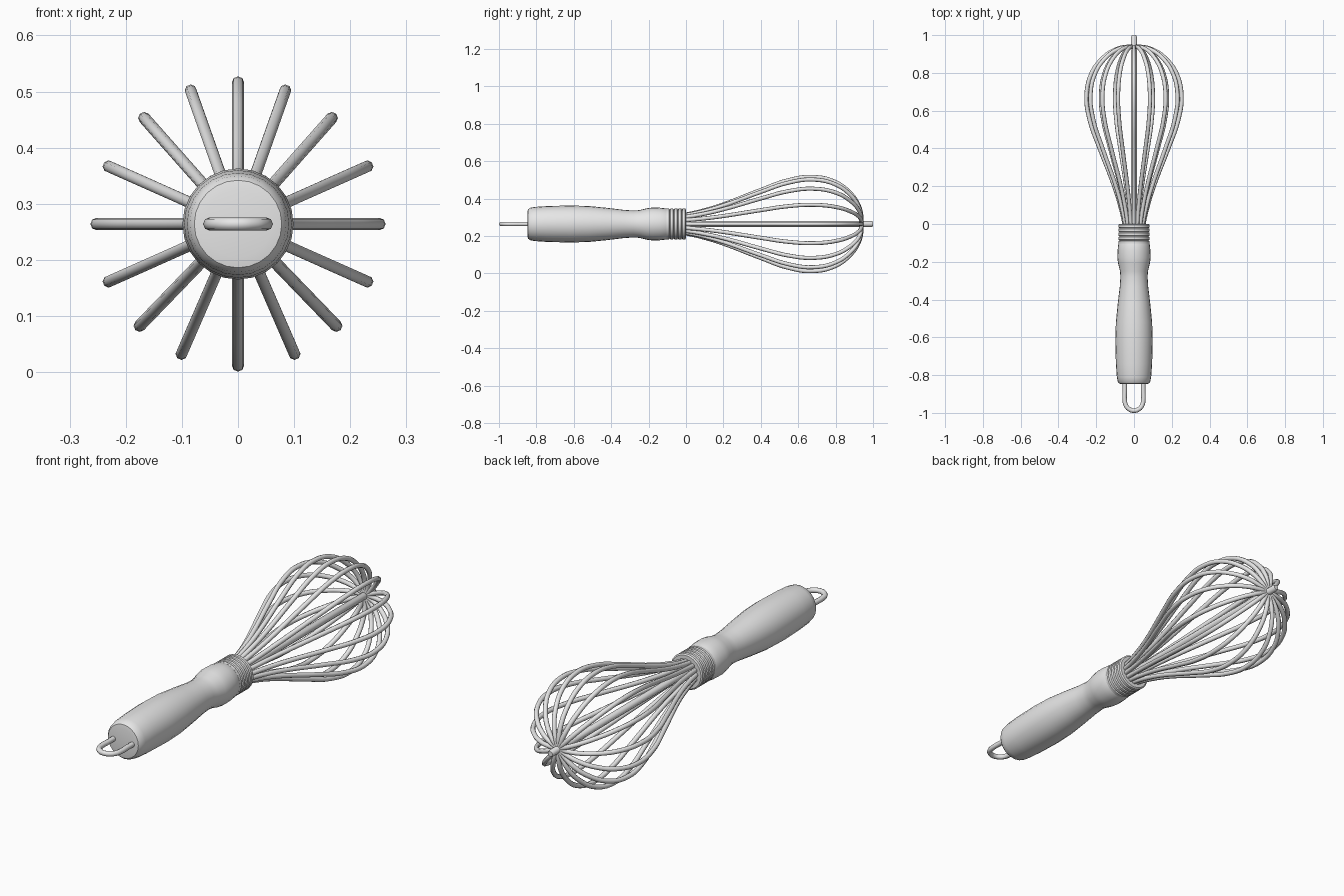
import bpy, bmesh, math

cube = bpy.data.objects.get("Cube")
if cube:
    bpy.data.objects.remove(cube, do_unlink=True)

AXIS_Z = 0.264

metal = bpy.data.materials.new("plain grey")
metal.use_nodes = True
grey = (0.8, 0.8, 0.8, 1)
metal.diffuse_color = grey
metal.node_tree.nodes["Principled BSDF"].inputs["Base Color"].default_value = grey


def smooth(ob, angle):
    bpy.ops.object.select_all(action='DESELECT')
    ob.select_set(True)
    bpy.context.view_layer.objects.active = ob
    bpy.ops.object.shade_smooth_by_angle(angle=math.radians(angle))


def lathe(name, profile, segments, angle=40):
    """Turn (y, radius) points around the long axis and cap both ends."""
    bm = bmesh.new()
    rings = []
    for y, r in profile:
        rings.append([bm.verts.new((r * math.sin(math.tau * i / segments), y,
                                    AXIS_Z + r * math.cos(math.tau * i / segments)))
                      for i in range(segments)])
    for a, b in zip(rings, rings[1:]):
        for i in range(segments):
            j = (i + 1) % segments
            bm.faces.new((a[i], a[j], b[j], b[i]))
    bm.faces.new(rings[0])
    bm.faces.new(rings[-1])
    bmesh.ops.recalc_face_normals(bm, faces=bm.faces)
    mesh = bpy.data.meshes.new(name)
    bm.to_mesh(mesh)
    bm.free()
    mesh.materials.append(metal)
    ob = bpy.data.objects.new(name, mesh)
    bpy.context.collection.objects.link(ob)
    smooth(ob, angle)
    return ob


def tube(name, points, radius):
    """Sweep a round wire smoothly through the points."""
    curve = bpy.data.curves.new(name, 'CURVE')
    curve.dimensions = '3D'
    curve.bevel_depth = radius
    curve.bevel_resolution = 2
    curve.resolution_u = 5
    curve.use_fill_caps = True
    spline = curve.splines.new('BEZIER')
    spline.bezier_points.add(len(points) - 1)
    for bp, co in zip(spline.bezier_points, points):
        bp.co = co
        bp.handle_left_type = bp.handle_right_type = 'AUTO'
    curve.materials.append(metal)
    ob = bpy.data.objects.new(name, curve)
    bpy.context.collection.objects.link(ob)
    bpy.ops.object.select_all(action='DESELECT')
    ob.select_set(True)
    bpy.context.view_layer.objects.active = ob
    bpy.ops.object.convert(target='MESH')
    smooth(bpy.context.object, 50)


# Swelling grip with a narrow neck and a rounded butt
lathe("handle", [(-0.848, 0.060), (-0.845, 0.078), (-0.835, 0.086), (-0.81, 0.091),
                 (-0.74, 0.096), (-0.62, 0.099), (-0.52, 0.096), (-0.42, 0.086),
                 (-0.33, 0.075), (-0.28, 0.072), (-0.25, 0.074), (-0.21, 0.084),
                 (-0.18, 0.088), (-0.14, 0.087), (-0.105, 0.083), (-0.09, 0.076)], 24)

# Ribbed collar that holds the wires
ribs = []
for k in range(5):
    y = -0.108 + k * 0.0216
    ribs += [(y, 0.077), (y + 0.004, 0.083), (y + 0.017, 0.083), (y + 0.0215, 0.077)]
lathe("ribbed_collar", ribs, 24, 25)

# Straight rod through the middle of the balloon
lathe("centre_rod", [(-0.02, 0.016), (0.992, 0.016), (1.0, 0.012)], 10, 50)

# Balloon wires: (y, distance from axis), repeated around the axis
wire = [(-0.03, 0.047), (0.0, 0.051), (0.1, 0.074), (0.2, 0.105), (0.4, 0.182),
        (0.55, 0.235), (0.68, 0.252), (0.8, 0.224), (0.88, 0.164),
        (0.922, 0.102), (0.937, 0.05), (0.938, 0.0)]
half_turn = [0, 19.5, 41.5, 66, 90, 114, 136, 156.5, 180]
angles = half_turn + [-a for a in half_turn[1:-1]]
for n, deg in enumerate(angles):
    s, c = math.sin(math.radians(deg)), math.cos(math.radians(deg))
    tube(f"balloon_wire_{n + 1}", [(r * s, y, AXIS_Z + r * c) for y, r in wire], 0.0108)

# Hanging loop at the butt of the handle
loop = [(-0.049, -0.82, AXIS_Z), (-0.049, -0.88, AXIS_Z)]
for k in range(7):
    a = math.pi * k / 6
    loop.append((-0.049 * math.cos(a), -0.935 - 0.053 * math.sin(a), AXIS_Z))
loop += [(0.049, -0.88, AXIS_Z), (0.049, -0.82, AXIS_Z)]
tube("hanging_loop", loop, 0.012)
